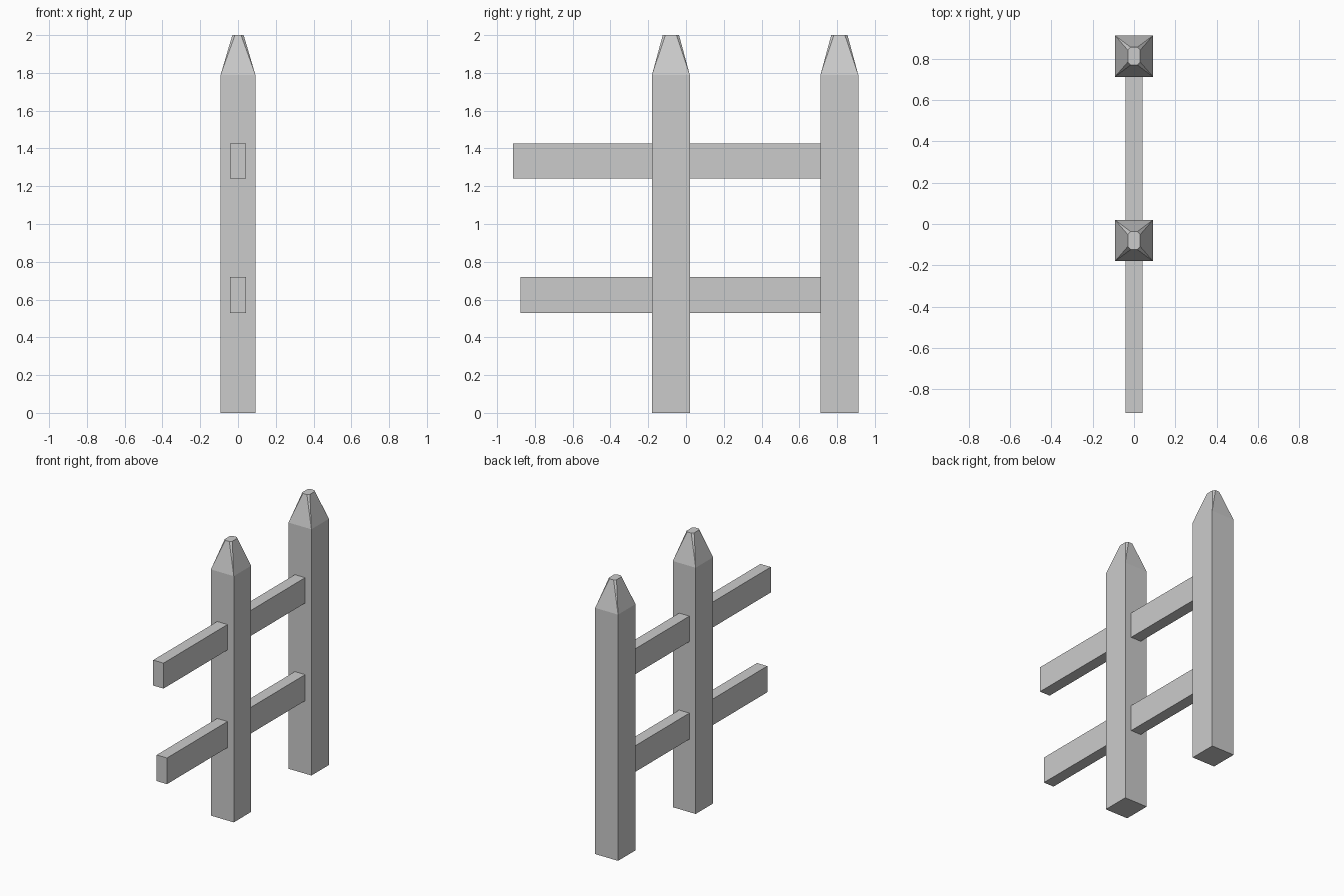
import bpy
import bmesh

cube = bpy.data.objects.get("Cube")
if cube:
    bpy.data.objects.remove(cube, do_unlink=True)

grey = bpy.data.materials.new("plain grey")
grey.use_nodes = True
colour = (0.6, 0.6, 0.6, 1)
grey.diffuse_color = colour
grey.node_tree.nodes["Principled BSDF"].inputs["Base Color"].default_value = colour


def add_object(name, bm):
    bmesh.ops.recalc_face_normals(bm, faces=bm.faces)
    mesh = bpy.data.meshes.new(name)
    bm.to_mesh(mesh)
    bm.free()
    mesh.materials.append(grey)
    obj = bpy.data.objects.new(name, mesh)
    bpy.context.collection.objects.link(obj)
    return obj


# Square post whose tapered tip ends in a small chamfered flat
def post(name, y):
    half_x, half_y, shoulder, height = 0.092, 0.1, 1.79, 2.0
    tip_x, tip_y, cut = 0.03, 0.043, 0.014
    corners = [(-1, -1), (1, -1), (1, 1), (-1, 1)]
    bm = bmesh.new()
    base = [bm.verts.new((sx * half_x, y + sy * half_y, 0)) for sx, sy in corners]
    neck = [bm.verts.new((sx * half_x, y + sy * half_y, shoulder)) for sx, sy in corners]
    tip = []
    for sx, sy in corners:
        a = (sx * tip_x, y + sy * (tip_y - cut), height)
        b = (sx * (tip_x - cut), y + sy * tip_y, height)
        pair = (a, b) if sx * sy > 0 else (b, a)
        tip.append([bm.verts.new(p) for p in pair])
    bm.faces.new(base)
    bm.faces.new([v for pair in tip for v in pair])
    for i in range(4):
        j = (i + 1) % 4
        bm.faces.new((base[i], base[j], neck[j], neck[i]))
        bm.faces.new((neck[i], neck[j], tip[j][0], tip[i][1]))
        bm.faces.new((neck[i], tip[i][1], tip[i][0]))
    return add_object(name, bm)


# Rail running through the front post into the back post
def rail(name, y0, y1, z0, z1):
    bm = bmesh.new()
    bmesh.ops.create_cube(bm, size=1)
    bmesh.ops.scale(bm, verts=bm.verts, vec=(0.083, y1 - y0, z1 - z0))
    bmesh.ops.translate(bm, verts=bm.verts, vec=(0, (y0 + y1) / 2, (z0 + z1) / 2))
    return add_object(name, bm)


post("front_post", -0.08)
post("back_post", 0.812)
rail("upper_rail", -0.915, 0.75, 1.24, 1.425)
rail("lower_rail", -0.875, 0.75, 0.53, 0.72)
